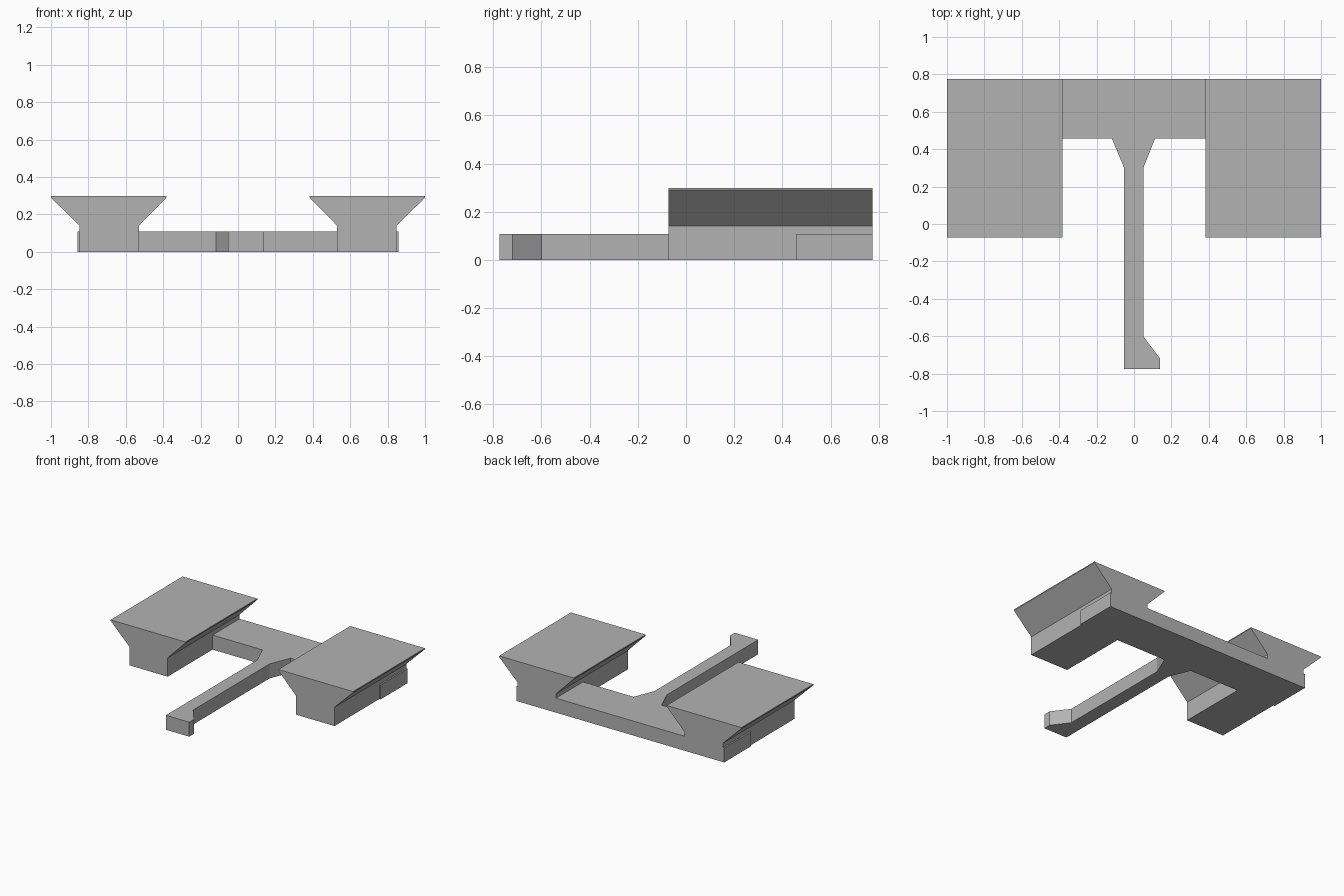
import bpy
import bmesh
from mathutils import Vector

cube = bpy.data.objects.get("Cube")
if cube:
    bpy.data.objects.remove(cube, do_unlink=True)

GREY = (0.45, 0.45, 0.45, 1)
grey = bpy.data.materials.new("plain_grey")
grey.use_nodes = True
grey.diffuse_color = GREY
grey.node_tree.nodes["Principled BSDF"].inputs["Base Color"].default_value = GREY


def extrude_profile(name, points, direction):
    """Solid prism from a closed outline swept along a direction."""
    bm = bmesh.new()
    face = bm.faces.new([bm.verts.new(p) for p in points])
    swept = bmesh.ops.extrude_face_region(bm, geom=[face], use_keep_orig=True)["geom"]
    moved = [v for v in swept if isinstance(v, bmesh.types.BMVert)]
    bmesh.ops.translate(bm, verts=moved, vec=Vector(direction))
    bmesh.ops.recalc_face_normals(bm, faces=bm.faces)
    mesh = bpy.data.meshes.new(name)
    bm.to_mesh(mesh)
    bm.free()
    mesh.materials.append(grey)
    obj = bpy.data.objects.new(name, mesh)
    bpy.context.collection.objects.link(obj)
    return obj


# Flat crossbar with a tapered root, a long stem and a hooked tip
FRONT, BACK = -0.775, 0.775
frame = [
    (-0.858, BACK), (-0.858, 0.457), (-0.118, 0.457), (-0.053, 0.3),
    (-0.053, FRONT), (0.14, FRONT), (0.14, -0.72), (0.05, -0.6),
    (0.05, 0.3), (0.113, 0.457), (0.858, 0.457), (0.858, BACK),
]
extrude_profile("crossbar_and_stem", [(x, y, 0) for x, y in frame], (0, 0, 0.108))

# Side rails: narrow foot flaring out to a wide flat top
rail = [
    (0.53, 0), (0.847, 0), (0.847, 0.14), (1.0, 0.29),
    (1.0, 0.298), (0.383, 0.298), (0.383, 0.29), (0.53, 0.14),
]
RAIL_FRONT = -0.072
for name, side in (("left_rail", 1), ("right_rail", -1)):
    extrude_profile(name, [(side * x, RAIL_FRONT, z) for x, z in rail],
                    (0, BACK - RAIL_FRONT, 0))
